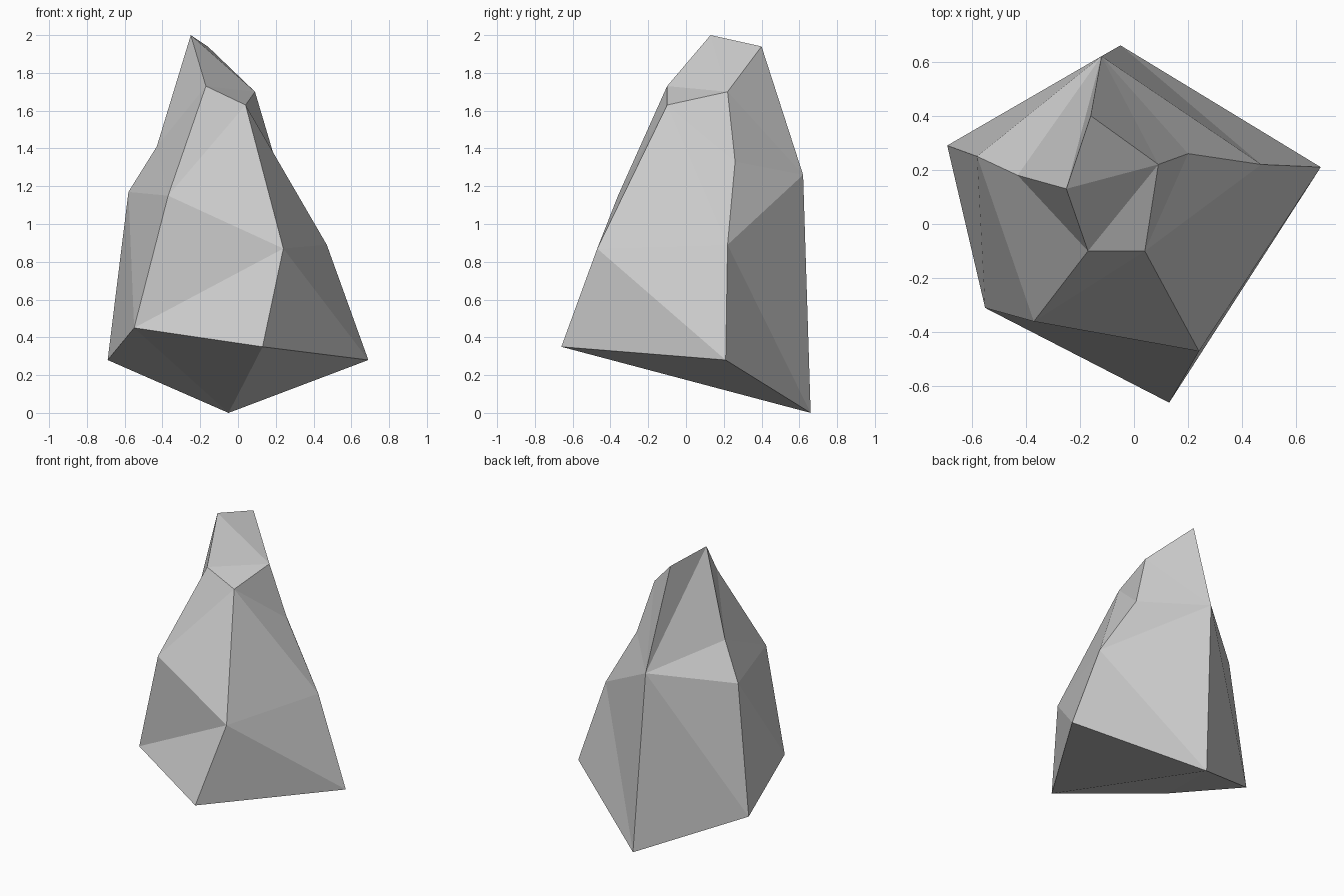
import bpy
import bmesh

if "Cube" in bpy.data.objects:
    bpy.data.objects.remove(bpy.data.objects["Cube"], do_unlink=True)


def flat_material(name, colour):
    mat = bpy.data.materials.new(name)
    mat.use_nodes = True
    mat.diffuse_color = colour
    mat.node_tree.nodes["Principled BSDF"].inputs["Base Color"].default_value = colour
    return mat


# Corners of the boulder, each known by one letter
corners = {
    # crown
    "A": (-.25, .13, 2), "B": (-.17, -.1, 1.73), "C": (.04, -.1, 1.63),
    "D": (.09, .22, 1.7), "P": (-.16, .4, 1.94),
    # shoulders
    "E": (.2, .26, 1.33), "F": (.47, .22, .89), "Q": (-.12, .62, 1.26),
    "N": (-.58, .25, 1.17), "O": (-.43, .18, 1.41), "L": (-.37, -.36, 1.15),
    "M": (.24, -.47, .87),
    # foot
    "G": (.69, .21, .28), "H": (-.05, .66, 0), "I": (-.69, .29, .28),
    "J": (-.55, -.31, .45), "K": (.13, -.66, .35),
}

# Bands of facets: every three neighbouring letters form one triangle
bands = {
    "underside": "IJHKG",
    "lower_band": "JKMGFHQINJLM",
    "upper_band": "LMCFEQDPAQONL",
    "left_notch": "AOBLC",
    "crown_slope": "ABDCE",
}


def build_faceted_rock(name, material):
    bm = bmesh.new()
    vert = {letter: bm.verts.new(co) for letter, co in corners.items()}
    for band in bands.values():
        for trio in zip(band, band[1:], band[2:]):
            bm.faces.new([vert[letter] for letter in trio])
    bmesh.ops.recalc_face_normals(bm, faces=bm.faces)
    mesh = bpy.data.meshes.new(name)
    bm.to_mesh(mesh)
    bm.free()
    mesh.materials.append(material)
    rock = bpy.data.objects.new(name, mesh)
    bpy.context.collection.objects.link(rock)
    return rock


stone = flat_material("stone_grey", (.6, .6, .6, 1))
build_faceted_rock("boulder", stone)
